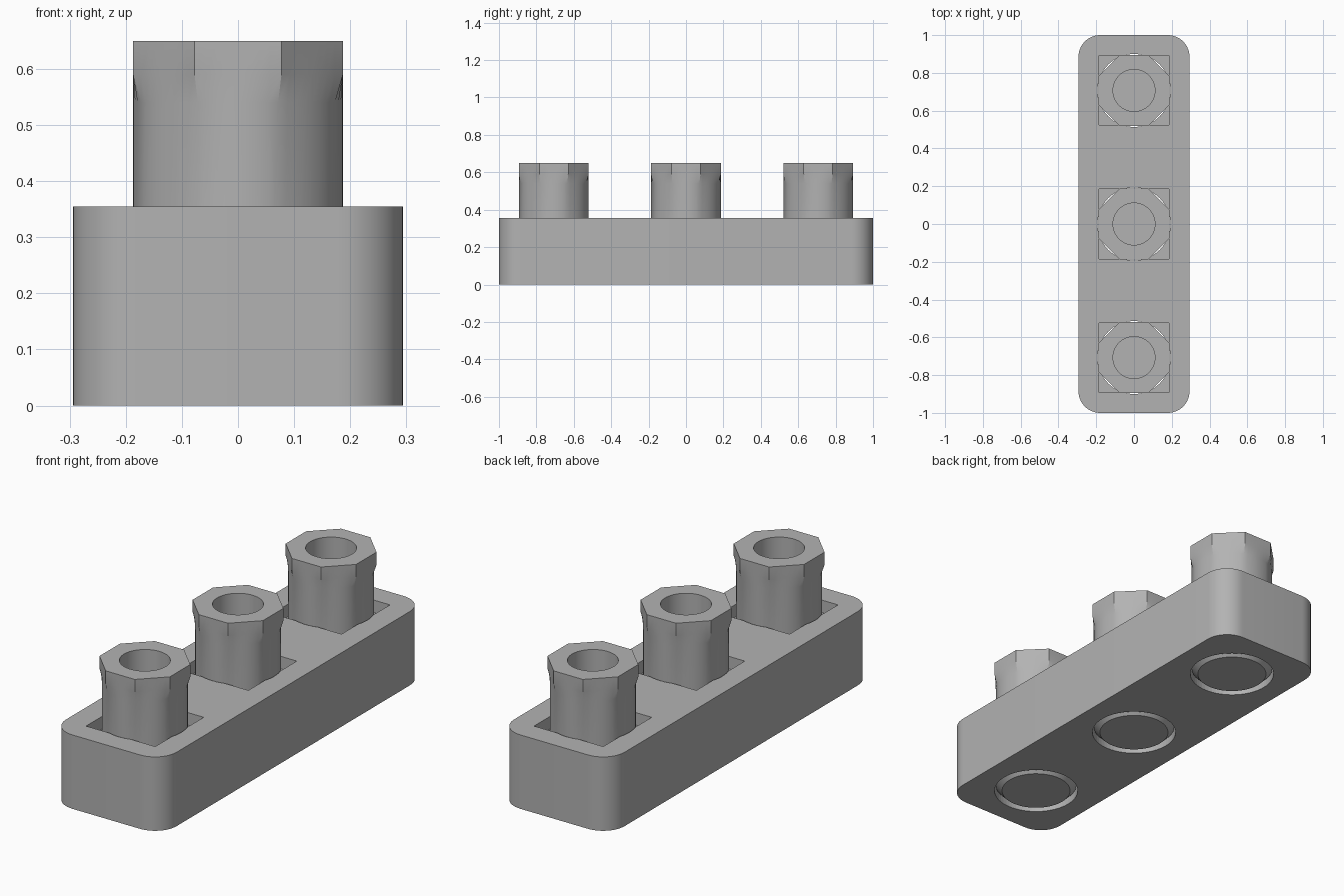
import bpy, bmesh, math

if "Cube" in bpy.data.objects:
    bpy.data.objects.remove(bpy.data.objects["Cube"])

grey = bpy.data.materials.new("plain grey")
grey.diffuse_color = (0.45, 0.45, 0.45, 1)
grey.use_nodes = True
grey.node_tree.nodes["Principled BSDF"].inputs["Base Color"].default_value = grey.diffuse_color

PEG_Y = (-0.707, 0.0, 0.707)
N = 64


def make(name, bm):
    bmesh.ops.recalc_face_normals(bm, faces=bm.faces)
    me = bpy.data.meshes.new(name)
    bm.to_mesh(me)
    bm.free()
    me.materials.append(grey)
    ob = bpy.data.objects.new(name, me)
    bpy.context.collection.objects.link(ob)
    return ob


def loft(name, levels):
    """Stack of rings (radius function, z), capped at both ends."""
    bm = bmesh.new()
    rings = []
    for radius, z in levels:
        ring = []
        for i in range(N):
            a = 2 * math.pi * i / N
            r = radius(a)
            ring.append(bm.verts.new((r * math.cos(a), r * math.sin(a), z)))
        rings.append(ring)
    for lo, hi in zip(rings, rings[1:]):
        for i in range(N):
            j = (i + 1) % N
            bm.faces.new((lo[i], lo[j], hi[j], hi[i]))
    bm.faces.new(rings[0][::-1])
    bm.faces.new(rings[-1])
    return make(name, bm)


def circle(r):
    return lambda a: r


def octagon(apothem):
    step = math.pi / 4
    return lambda a: apothem / math.cos((a + step / 2) % step - step / 2)


def box(name, sx, sy, z0, z1):
    bm = bmesh.new()
    bmesh.ops.create_cube(bm, size=1)
    for v in bm.verts:
        v.co = (v.co.x * sx, v.co.y * sy, z0 + (v.co.z + 0.5) * (z1 - z0))
    return make(name, bm)


def cut(target, cutter):
    cutter.hide_render = True
    cutter.hide_set(True)
    m = target.modifiers.new("cut", 'BOOLEAN')
    m.operation = 'DIFFERENCE'
    m.solver = 'EXACT'
    m.object = cutter


def smooth(ob):
    bpy.ops.object.select_all(action='DESELECT')
    ob.select_set(True)
    bpy.context.view_layer.objects.active = ob
    bpy.ops.object.shade_smooth_by_angle(angle=math.radians(20))


# Base block with rounded upright corners
bm = bmesh.new()
bmesh.ops.create_cube(bm, size=1)
for v in bm.verts:
    v.co = (v.co.x * 0.588, v.co.y * 2.0, (v.co.z + 0.5) * 0.355)
upright = [e for e in bm.edges if abs(e.verts[0].co.z - e.verts[1].co.z) > 0.1]
bmesh.ops.bevel(bm, geom=upright, offset=0.115, segments=12, profile=0.5, affect='EDGES')
base = make("base_block", bm)
smooth(base)

for n, y in enumerate(PEG_Y, 1):
    # Round through hole and shallow square pocket in the base
    hole = loft(f"hole_cutter_{n}", [(circle(0.193), -0.1), (circle(0.193), 0.5)])
    pocket = box(f"pocket_cutter_{n}", 0.368, 0.368, 0.295, 0.5)
    for c in (hole, pocket):
        c.location.y = y
        cut(base, c)

    # Peg: chamfered foot, round shaft, octagonal head, blind bore
    shaft, head, bore = circle(0.187), octagon(0.187), circle(0.111)
    peg = loft(f"peg_{n}", [(circle(0.158), 0), (shaft, 0.03), (shaft, 0.54),
                            (head, 0.59), (head, 0.65), (bore, 0.65), (bore, 0.35)])
    peg.location.y = y
    smooth(peg)
